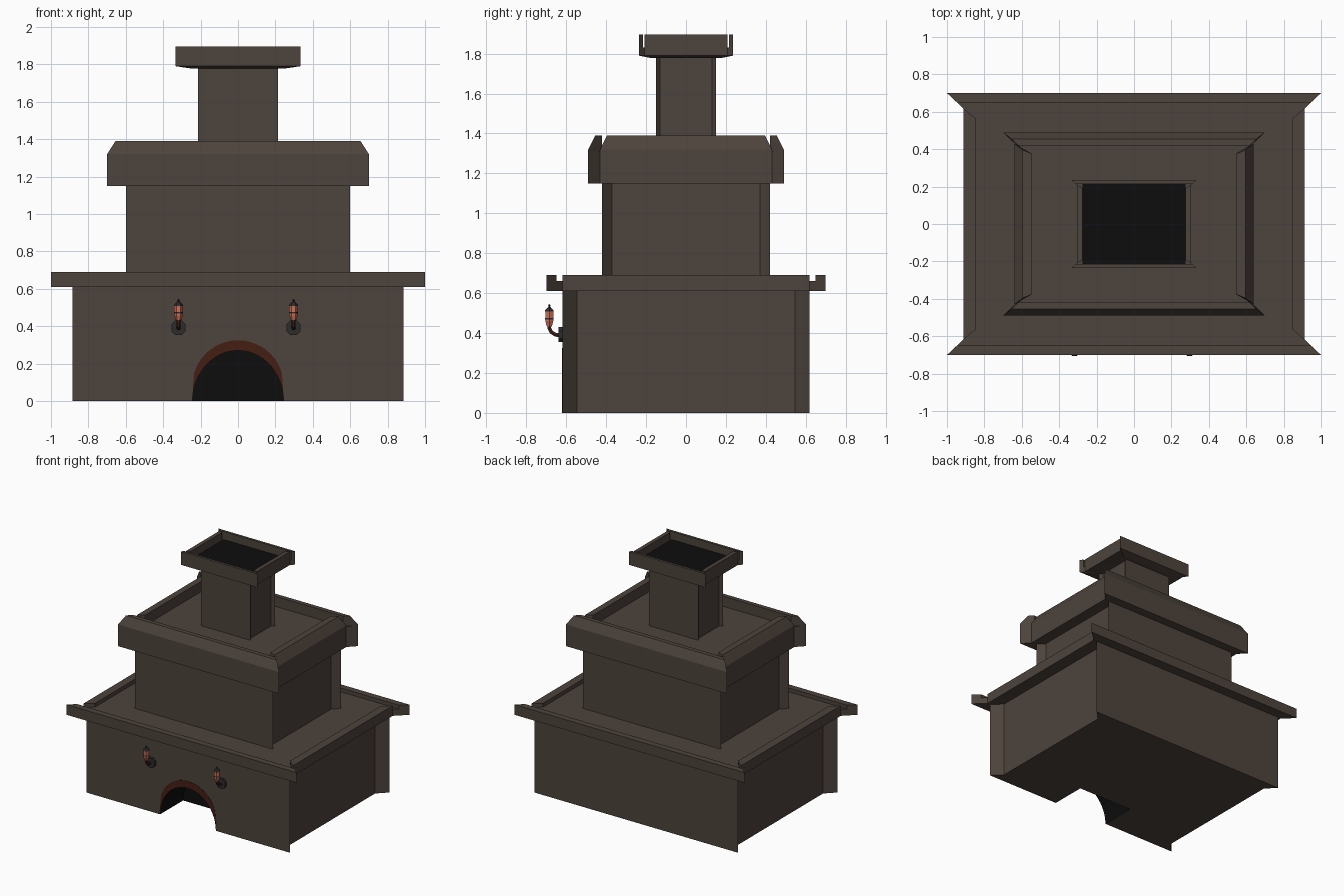
import bpy, bmesh
from math import pi, cos, sin
from mathutils import Vector

if "Cube" in bpy.data.objects:
    bpy.data.objects.remove(bpy.data.objects["Cube"])


def material(name, rgb):
    m = bpy.data.materials.new(name)
    m.diffuse_color = (*rgb, 1)
    m.use_nodes = True
    m.node_tree.nodes["Principled BSDF"].inputs["Base Color"].default_value = m.diffuse_color
    return m


STONE = material("stone", (0.075, 0.056, 0.045))
SOOT = material("soot", (0.004, 0.004, 0.004))
BRICK = material("brick", (0.06, 0.013, 0.007))
IRON = material("iron", (0.025, 0.025, 0.027))
COPPER = material("copper", (0.07, 0.02, 0.012))
GLOW = material("glow", (0.6, 0.16, 0.09))


def loft(name, rings, mats):
    """Solid through rings of equal point count, with capped ends."""
    bm = bmesh.new()
    vs = [[bm.verts.new(p) for p in r] for r in rings]
    n = len(vs[0])
    for a, b in zip(vs, vs[1:]):
        for i in range(n):
            j = (i + 1) % n
            bm.faces.new((a[i], a[j], b[j], b[i]))
    bm.faces.new(vs[0][::-1])
    bm.faces.new(vs[-1])
    bmesh.ops.recalc_face_normals(bm, faces=bm.faces)
    me = bpy.data.meshes.new(name)
    bm.to_mesh(me)
    bm.free()
    ob = bpy.data.objects.new(name, me)
    bpy.context.collection.objects.link(ob)
    for m in mats:
        me.materials.append(m)
    return ob


def plan(hx, hy, nx, ny, z):
    """Rectangle whose left and right sides are set in, leaving flared corners."""
    ix, iy = hx - nx, hy - ny
    return [(-hx, -hy, z), (hx, -hy, z), (ix, -iy, z), (ix, iy, z),
            (hx, hy, z), (-hx, hy, z), (-ix, iy, z), (-ix, -iy, z)]


def tier(name, hx, hy, nx, ny, z0, z1, mats=(STONE,)):
    return loft(name, [plan(hx, hy, nx, ny, z) for z in (z0, z1)], mats)


def rims(name, front, side):
    """Mitred rim strips; profile points are (offset, half length, z)."""
    for s, tag in ((-1, "a"), (1, "b")):
        loft(f"{name}_long_{tag}", [[(e * l, s * d, z) for d, l, z in front] for e in (-1, 1)], [STONE])
        loft(f"{name}_short_{tag}", [[(s * d, e * l, z) for d, l, z in side] for e in (-1, 1)], [STONE])


# firebox base with a sooty arched alcove
base = tier("firebox_base", 0.885, 0.62, 0.075, 0.075, 0, 0.61, (STONE, SOOT))
SEG = 24
angles = [pi * i / SEG for i in range(SEG + 1)]
inner = [(0.243 * cos(a), 0.27 * sin(a)) for a in angles]
outer = [(0.243 * cos(a), 0.085 * min(1, 4 * sin(a)) + 0.24 * sin(a)) for a in angles]
cut_pts = [(0.243, -0.1)] + inner + [(-0.243, -0.1)]
cutter = loft("alcove_cutter", [[(x, y, z) for x, z in cut_pts] for y in (-0.8, -0.335)], [STONE, SOOT])
cutter.hide_render = True
for p in cutter.data.polygons:
    p.material_index = 1
mod = base.modifiers.new("alcove", "BOOLEAN")
mod.operation, mod.solver, mod.object = "DIFFERENCE", "EXACT", cutter
bpy.context.view_layer.objects.active = base
bpy.ops.object.modifier_apply(modifier=mod.name)
bpy.data.objects.remove(cutter)

# crescent brick arch, flush with the front
crescent = outer[1:-1] + inner[::-1]
loft("brick_arch", [[(x, y, z) for x, z in crescent] for y in (-0.622, -0.612)], [BRICK])

# mantel ledge with raised rim
tier("mantel_ledge", 1.0, 0.70, 0.088, 0.082, 0.61, 0.66)
rims("mantel_rim",
     [(0.70, 1.0, 0.66), (0.70, 1.0, 0.69), (0.65, 0.946, 0.69), (0.65, 0.946, 0.66)],
     [(0.912, 0.618, 0.66), (0.912, 0.618, 0.69), (0.847, 0.565, 0.69), (0.847, 0.565, 0.66)])

# middle tier and its chamfered cap
tier("middle_tier", 0.60, 0.42, 0.05, 0.05, 0.66, 1.15)
tier("middle_cap", 0.70, 0.49, 0.06, 0.06, 1.15, 1.31)
rims("middle_cap_rim",
     [(0.49, 0.70, 1.31), (0.49, 0.70, 1.32), (0.455, 0.655, 1.39), (0.42, 0.62, 1.39), (0.42, 0.62, 1.31)],
     [(0.64, 0.43, 1.31), (0.64, 0.43, 1.32), (0.595, 0.396, 1.39), (0.545, 0.375, 1.39), (0.545, 0.375, 1.31)])

# chimney, flared collar and hollow top
tier("chimney", 0.215, 0.15, 0.02, 0.02, 1.31, 1.785)
loft("chimney_cap", [plan(0.25, 0.175, 0.02, 0.02, 1.778), plan(0.333, 0.235, 0.027, 0.027, 1.79),
                     plan(0.333, 0.235, 0.027, 0.027, 1.83)], [STONE])
rims("chimney_rim",
     [(0.235, 0.333, 1.83), (0.235, 0.333, 1.895), (0.215, 0.313, 1.895), (0.215, 0.313, 1.83)],
     [(0.306, 0.208, 1.83), (0.306, 0.208, 1.895), (0.275, 0.195, 1.895), (0.275, 0.195, 1.83)])
loft("flue", [[(x * 0.276, y * 0.216, z) for x, y in ((-1, -1), (1, -1), (1, 1), (-1, 1))]
              for z in (1.82, 1.832)], [SOOT])


def turned(name, x, y, profile, mat, sides=6):
    """Faceted upright part from (radius, z) pairs."""
    loft(name, [[(x + r * cos(2 * pi * i / sides), y + r * sin(2 * pi * i / sides), z)
                 for i in range(sides)] for r, z in profile], [mat])


# two wall lanterns
for tag, x in (("left", -0.318), ("right", 0.297)):
    w, c = 0.038, 0.018
    oct_pts = [(w, c), (c, w), (-c, w), (-w, c), (-w, -c), (-c, -w), (c, -w), (w, -c)]
    loft(f"wall_plate_{tag}", [[(x + a, y, 0.392 + b) for a, b in oct_pts] for y in (-0.638, -0.615)], [IRON])
    path = [(-0.63, 0.388), (-0.655, 0.392), (-0.675, 0.405), (-0.685, 0.425), (-0.685, 0.44)]
    rings = []
    for i, (y, z) in enumerate(path):
        a, b = path[max(i - 1, 0)], path[min(i + 1, len(path) - 1)]
        t = Vector((0, b[0] - a[0], b[1] - a[1])).normalized()
        up = t.cross(Vector((1, 0, 0)))
        rings.append([Vector((x, y, z)) + 0.011 * (cos(k * pi / 3) * Vector((1, 0, 0)) + sin(k * pi / 3) * up)
                      for k in range(6)])
    loft(f"lantern_arm_{tag}", rings, [COPPER])
    turned(f"lantern_glass_{tag}", x, -0.685, [(0.014, 0.432), (0.023, 0.46), (0.023, 0.51)], GLOW)
    turned(f"lantern_band_{tag}", x, -0.685, [(0.024, 0.469), (0.024, 0.475)], IRON)
    turned(f"lantern_roof_{tag}", x, -0.685,
           [(0.025, 0.509), (0.024, 0.514), (0.008, 0.53), (0.004, 0.533), (0.007, 0.539), (0.002, 0.545)], IRON)
